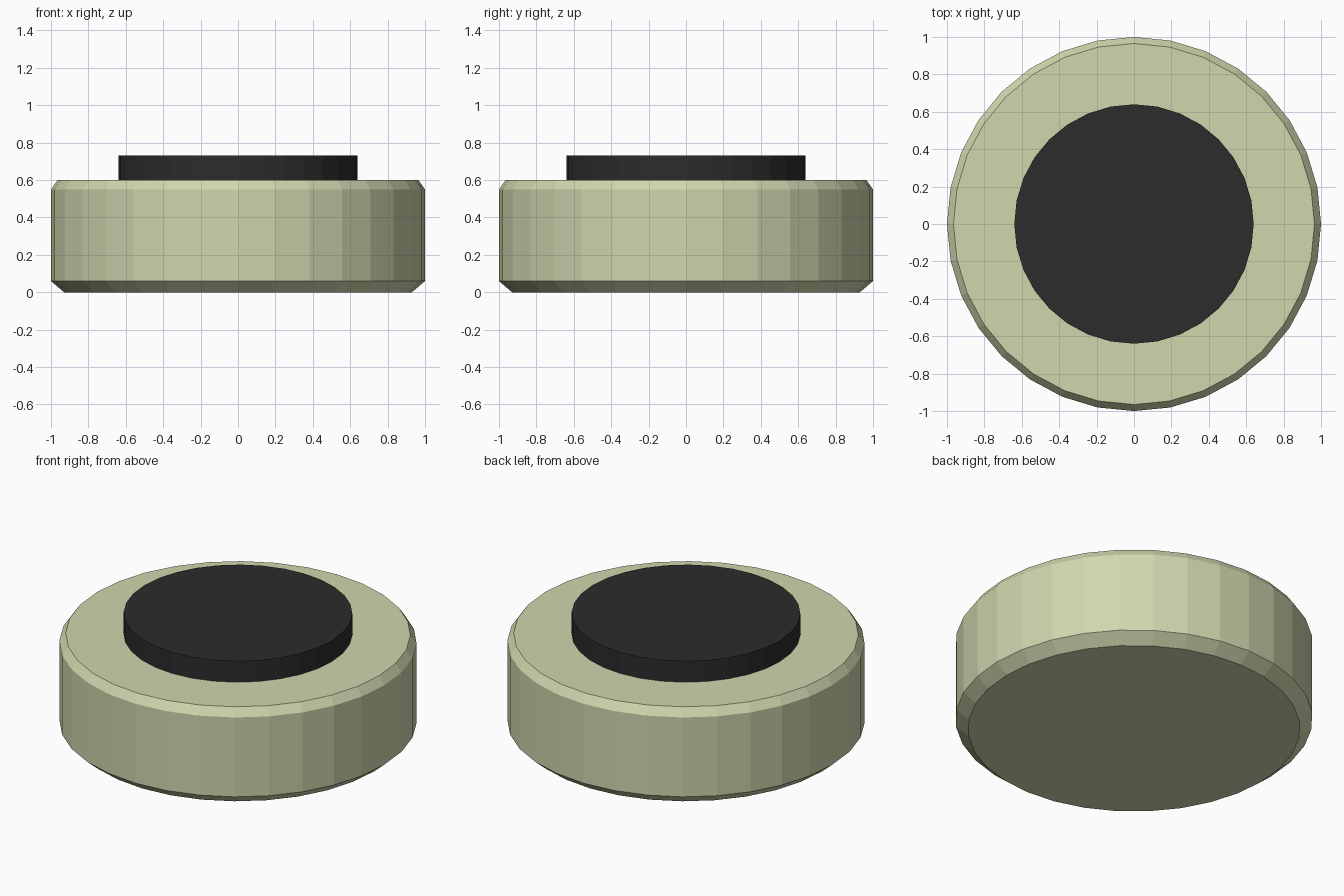
import bpy, bmesh
from math import cos, sin, tau

if "Cube" in bpy.data.objects:
    bpy.data.objects.remove(bpy.data.objects["Cube"])

SIDES = 32


def lathe(name, profile, color):
    """Closed flat-shaded solid from (radius, z) rings, bottom to top."""
    bm = bmesh.new()
    rings = [[bm.verts.new((r * cos(tau * i / SIDES), r * sin(tau * i / SIDES), z))
              for i in range(SIDES)] for r, z in profile]
    for lo, hi in zip(rings, rings[1:]):
        for i in range(SIDES):
            j = (i + 1) % SIDES
            bm.faces.new((lo[i], lo[j], hi[j], hi[i]))
    bm.faces.new(rings[0][::-1])
    bm.faces.new(rings[-1])
    mesh = bpy.data.meshes.new(name)
    bm.to_mesh(mesh)
    bm.free()
    mat = bpy.data.materials.new(name + "_color")
    mat.diffuse_color = (*color, 1)
    mat.use_nodes = True
    mat.node_tree.nodes["Principled BSDF"].inputs["Base Color"].default_value = mat.diffuse_color
    mesh.materials.append(mat)
    obj = bpy.data.objects.new(name, mesh)
    bpy.context.collection.objects.link(obj)
    return obj


# Chamfered round body
lathe("body", [(0.93, 0), (1, 0.06), (1, 0.55), (0.965, 0.6)], (0.64, 0.67, 0.42))

# Dark raised disc on top
lathe("top_disc", [(0.64, 0.6), (0.64, 0.73)], (0.025, 0.025, 0.025))
